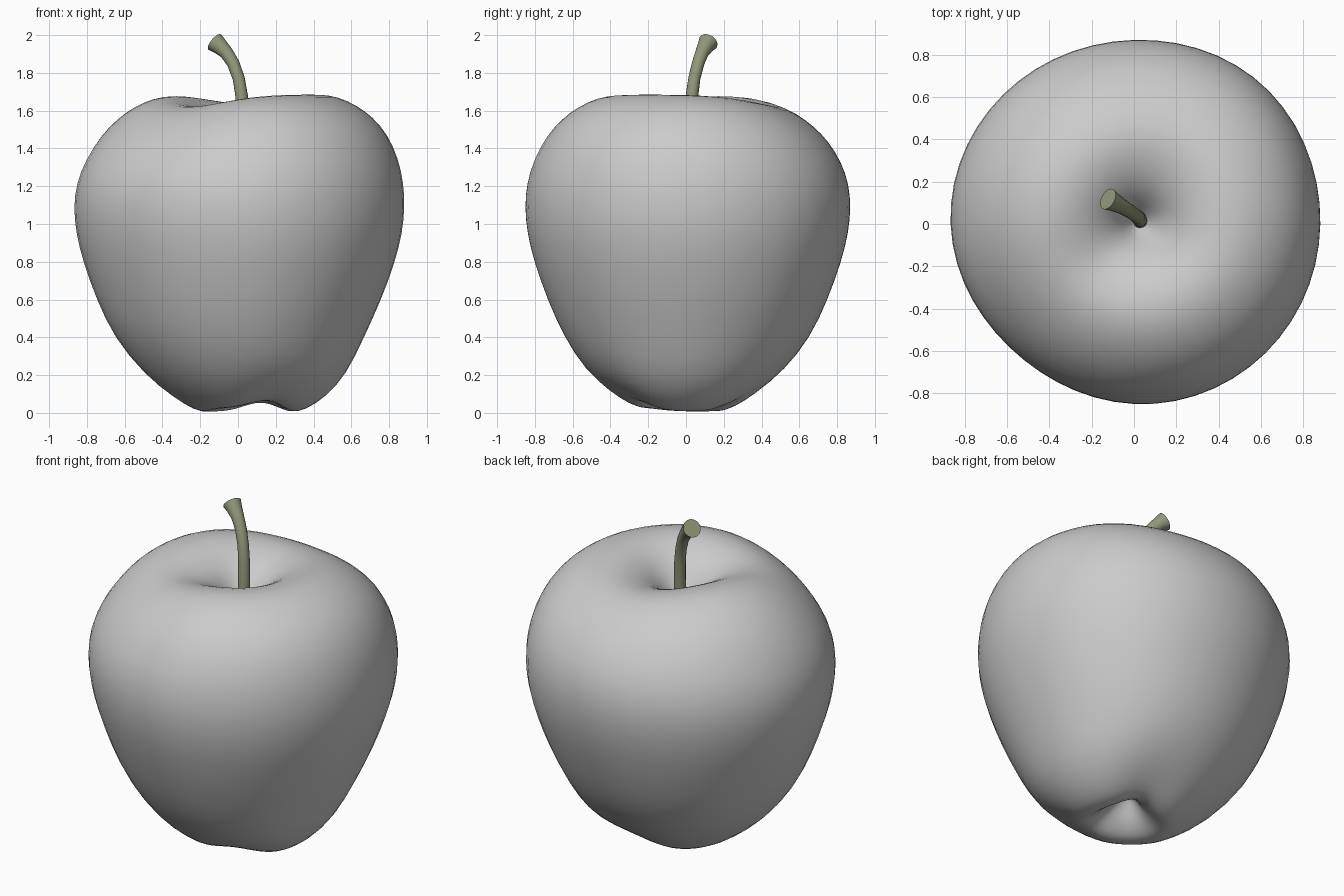
import bpy, bmesh
from math import sin, cos, pi, radians, exp
from mathutils import Vector

cube = bpy.data.objects.get("Cube")
if cube:
    bpy.data.objects.remove(cube, do_unlink=True)


def make_material(name, color):
    mat = bpy.data.materials.new(name)
    mat.use_nodes = True
    mat.diffuse_color = color
    mat.node_tree.nodes["Principled BSDF"].inputs["Base Color"].default_value = color
    return mat


def loft(name, rings, mat, edge_angle):
    """Skin a list of closed rings and cap both ends."""
    bm = bmesh.new()
    loops = [[bm.verts.new(p) for p in ring] for ring in rings]
    n = len(loops[0])
    for a, b in zip(loops, loops[1:]):
        for i in range(n):
            j = (i + 1) % n
            bm.faces.new((a[i], a[j], b[j], b[i]))
    bm.faces.new(loops[0][::-1])
    bm.faces.new(loops[-1])
    bmesh.ops.recalc_face_normals(bm, faces=bm.faces)
    mesh = bpy.data.meshes.new(name)
    bm.to_mesh(mesh)
    bm.free()
    mesh.materials.append(mat)
    obj = bpy.data.objects.new(name, mesh)
    bpy.context.collection.objects.link(obj)
    bpy.ops.object.select_all(action="DESELECT")
    obj.select_set(True)
    bpy.context.view_layer.objects.active = obj
    bpy.ops.object.shade_smooth_by_angle(angle=radians(edge_angle))
    return obj


def ramp(lo, hi, v):
    t = max(0.0, min(1.0, (v - lo) / (hi - lo)))
    return t * t * (3 - 2 * t)


def bump(angle, centre, width):
    """Smooth bell around a direction, in degrees."""
    d = (angle - centre + 180) % 360 - 180
    return exp(-(d / width) ** 2)


# Fruit body: half profile from the bottom hollow to the stem hollow (radius, height)
PROFILE = [(.01, .2), (.05, .17), (.1, .1), (.15, .045), (.22, -.003), (.3, .015),
           (.405, .08), (.54, .2), (.67, .4), (.763, .6), (.836, .8), (.874, .95),
           (.888, 1.09), (.876, 1.22), (.838, 1.35), (.768, 1.48), (.688, 1.568),
           (.6, 1.632), (.5, 1.677), (.4, 1.69), (.3, 1.672), (.2, 1.615),
           (.12, 1.53), (.06, 1.44), (.01, 1.38)]
SEGMENTS = 28


def body_ring(r, z):
    top, low = ramp(1.1, 1.6, z), 1 - ramp(.05, .4, z)
    rim, lip = ramp(.05, .3, r), ramp(.02, .2, r)
    ring = []
    for i in range(SEGMENTS):
        deg = 360 * i / SEGMENTS
        a = radians(deg)
        # lopsided girth: fuller at the back, flatter at the front
        girth = r * (1 + .03 * bump(deg, 50, 32) - .05 * bump(deg, 228, 38))
        # two low saddles on the upper rim, two raised notches underneath
        dip = top * rim * (.055 * bump(deg, 80, 45) + .065 * bump(deg, 225, 42))
        lift = low * lip * (.05 * bump(deg, 75, 30) + .06 * bump(deg, 292, 35)
                            + .015 * bump(deg, 230, 30))
        ring.append((girth * cos(a) + .03 * top + .06 * low,
                     girth * .985 * sin(a) - .02 * low,
                     z - dip + lift))
    return ring


skin = make_material("fruit grey", (.6, .6, .6, 1))
body = loft("fruit_body", [body_ring(r, z) for r, z in PROFILE], skin, 180)
body.modifiers.new("smooth", "SUBSURF").levels = 1
body.modifiers["smooth"].render_levels = 1

# Stem: bent tube that flares at the cut end (x, y, z, radius)
STEM = [(.03, .012, 1.34, .034), (.027, .022, 1.55, .034), (.019, .032, 1.68, .033),
        (.004, .044, 1.77, .032), (-.025, .064, 1.85, .033),
        (-.06, .084, 1.905, .036), (-.095, .103, 1.94, .044),
        (-.123, .118, 1.963, .053)]
points = [Vector(p[:3]) for p in STEM]
stem_rings = []
for k, p in enumerate(points):
    tangent = (points[min(k + 1, len(points) - 1)] - points[max(k - 1, 0)]).normalized()
    u = tangent.cross(Vector((0, 1, 0))).normalized()
    v = tangent.cross(u)
    angles = [2 * pi * i / 16 for i in range(16)]
    stem_rings.append([p + STEM[k][3] * (u * cos(a) + v * sin(a)) for a in angles])

bark = make_material("stem olive", (.28, .31, .19, 1))
loft("stem", stem_rings, bark, 40)
